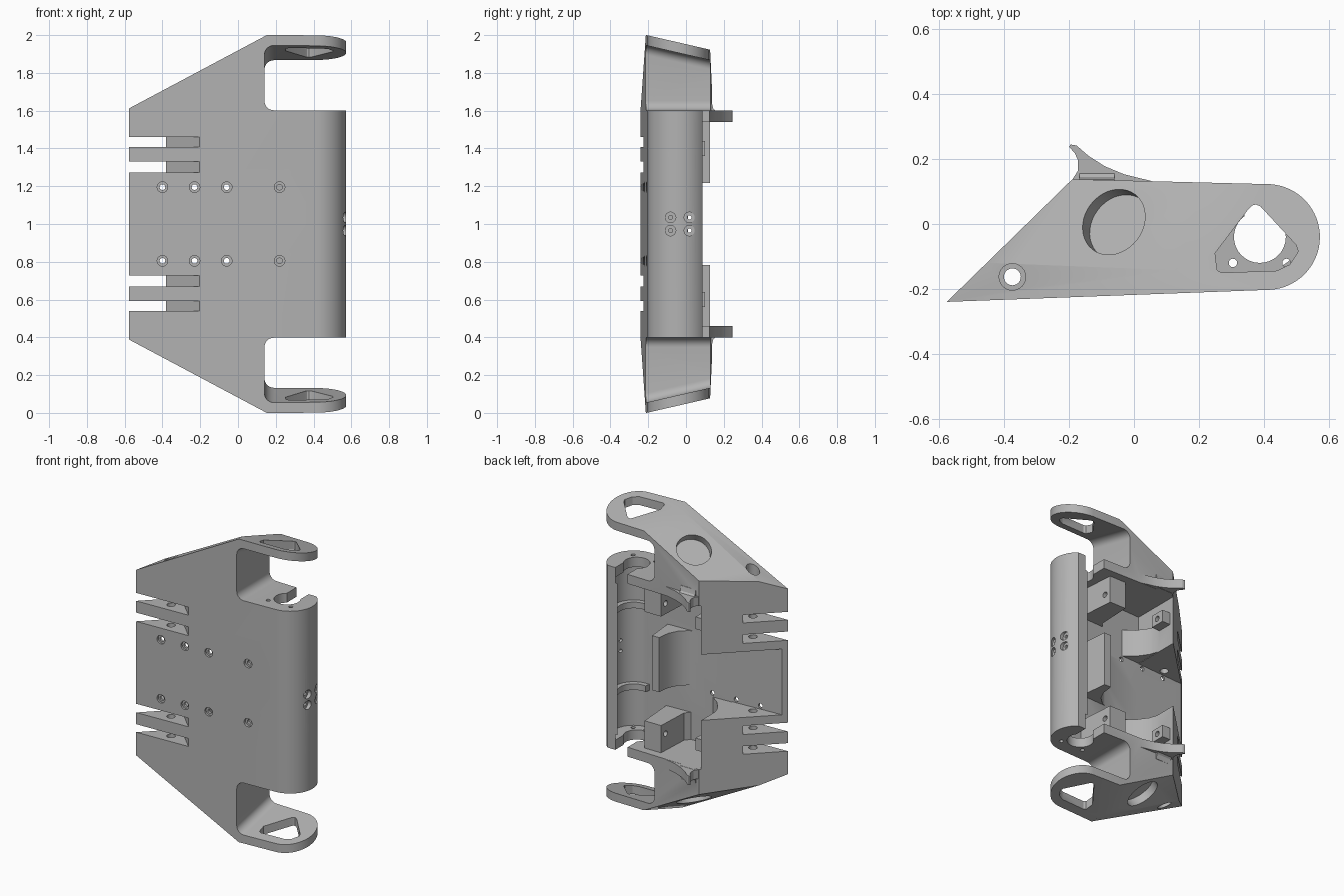
import bpy, bmesh, math
from mathutils import Vector, Matrix

old = bpy.data.objects.get("Cube")
if old:
    bpy.data.objects.remove(old)

grey = bpy.data.materials.new("plain grey")
grey.use_nodes = True
grey.diffuse_color = (0.45, 0.45, 0.45, 1)
grey.node_tree.nodes["Principled BSDF"].inputs["Base Color"].default_value = (0.45, 0.45, 0.45, 1)


def add_object(name, bm):
    bmesh.ops.recalc_face_normals(bm, faces=bm.faces)
    mesh = bpy.data.meshes.new(name)
    bm.to_mesh(mesh)
    bm.free()
    mesh.materials.append(grey)
    obj = bpy.data.objects.new(name, mesh)
    bpy.context.scene.collection.objects.link(obj)
    return obj


def prism(name, points, low, high, axis="z"):
    """Extrude a 2D outline along z (xy outline), y (xz outline) or x (yz outline)."""
    place = {"z": lambda a, b, h: (a, b, h),
             "y": lambda a, b, h: (a, h, b),
             "x": lambda a, b, h: (h, a, b)}[axis]
    bm = bmesh.new()
    bottom = bm.faces.new([bm.verts.new(place(a, b, low)) for a, b in points])
    grown = bmesh.ops.extrude_face_region(bm, geom=[bottom])["geom"]
    shift = Vector(place(0, 0, high - low))
    bmesh.ops.translate(bm, vec=shift, verts=[v for v in grown if isinstance(v, bmesh.types.BMVert)])
    return add_object(name, bm)


def arc(cx, cy, r, start, end, steps):
    angles = [math.radians(start + (end - start) * i / steps) for i in range(steps + 1)]
    return [(cx + r * math.cos(t), cy + r * math.sin(t)) for t in angles]


def box(name, x, y, z):
    return prism(name, [(x[0], y[0]), (x[1], y[0]), (x[1], y[1]), (x[0], y[1])], *z)


def rod(name, a, b, r, low, high, axis="z", steps=24):
    return prism(name, arc(a, b, r, 0, 360, steps)[:-1], low, high, axis)


def combine(body, tool, operation):
    mod = body.modifiers.new("combine", "BOOLEAN")
    mod.operation, mod.solver, mod.object = operation, "EXACT", tool
    graph = bpy.context.evaluated_depsgraph_get()
    mesh = bpy.data.meshes.new_from_object(body.evaluated_get(graph))
    body.modifiers.clear()
    body.data = mesh
    bpy.data.objects.remove(tool)


def cut(tool):
    combine(body, tool, "DIFFERENCE")


def join(tool):
    combine(body, tool, "UNION")


def front(x):
    """y of the front face at a given x"""
    return -0.24 + 0.04 * (x + 0.577)


# Upper half of the wedge body with a rounded edge
tube = (0.41, -0.04)
body = prism("bracket_body", [(-0.577, -0.24)] + arc(*tube, 0.163, -88, 86, 32) + [(-0.19, 0.138)], 0.9, 2.1)

# Sloping roof: front strip, main slope and ear plane, as z = a*x + b*y + c
bm = bmesh.new()
bm.from_mesh(body.data)
for a, b, c in ((0.534, -0.05, 1.908), (0.52, -0.4, 1.86), (0, -0.23, 1.952)):
    bmesh.ops.bisect_plane(bm, geom=bm.verts[:] + bm.edges[:] + bm.faces[:],
                           plane_co=(0, 0, c), plane_no=(-a, -b, 1), clear_outer=True)
    bmesh.ops.holes_fill(bm, edges=[e for e in bm.edges if e.is_boundary])
bmesh.ops.recalc_face_normals(bm, faces=bm.faces)
bm.to_mesh(body.data)
bm.free()

# Rear horn and its fillets
join(prism("horn", [(-0.18, 0.1), (-0.188, 0.14), (-0.172, 0.165), (-0.172, 0.195), (-0.182, 0.218),
                    (-0.2, 0.238), (-0.195, 0.245), (-0.177, 0.242), (-0.14, 0.21), (-0.09, 0.178),
                    (-0.03, 0.153), (0.06, 0.131), (0.06, 0.1)], 1.541, 1.601))
join(prism("horn_fillet", [(0.1, 1.48), (0.127, 1.49), (0.135, 1.52), (0.16, 1.545), (0.16, 1.597),
                           (0.145, 1.61), (0.137, 1.64), (0.1, 1.66)], -0.168, -0.06, "x"))

# Notch under the ear, with rounded inner corners and a tilted top
notch = prism("notch_cutter", [(0.8, 1.602)] + arc(0.19, 1.652, 0.05, 270, 180, 8)
              + arc(0.19, 1.895, 0.05, 180, 90, 8) + [(0.8, 1.945)], -0.4, 0.4, "y")
for v in notch.data.vertices:
    if v.co.z > 1.75:
        v.co.z -= 0.23 * (v.co.y + 0.21)
cut(notch)

# Open inside behind the thin front plate
cut(prism("cavity_cutter", [(-0.2, front(-0.2) + 0.03), (0.4, front(0.4) + 0.03), (0.4, 0.4), (-0.2, 0.4)], 0.8, 1.54))
cut(prism("middle_cutter", [(-0.7, front(-0.7) + 0.022), (-0.19, front(-0.19) + 0.03),
                            (-0.19, 0.4), (-0.7, 0.4)], 0.8, 1.217))
cut(rod("bore_cutter", *tube, 0.132, 0.8, 1.538, steps=40))
cut(box("tube_back_cutter", (0.34, 0.7), (0.088, 0.4), (0.8, 1.7)))

# Inner cradle, hanging lug, rib and boss
join(prism("cradle", [(0.03, -0.2), (0.1, -0.175), (0.15, -0.13), (0.18, -0.07), (0.19, 0.01),
                      (0.24, 0.01), (0.26, -0.2)], 0.85, 1.18))
join(prism("lug", [(0.08, -0.2), (0.12, -0.15), (0.13, 0.075), (0.25, 0.075), (0.27, -0.2)], 1.36, 1.55))
join(prism("bore_rib", arc(*tube, 0.145, -100, 35, 16) + arc(*tube, 0.1, 35, -100, 16), 1.25, 1.29))
join(prism("block_fillet", [(-0.21, -0.21), (-0.21, 0.02), (-0.18, -0.07), (-0.13, -0.14), (-0.05, -0.2)], 1.22, 1.4))
join(box("boss", (-0.21, -0.14), (0.0, 0.1), (1.36, 1.44)))
cut(rod("boss_hole_cutter", 0.05, 1.4, 0.018, -0.25, -0.1, "x"))
cut(rod("lug_hole_cutter", 0.03, 1.43, 0.018, 0.0, 0.3, "x"))

# Tube end cap: shaft hole, rear slot and screw holes
cut(rod("shaft_cutter", 0.388, -0.04, 0.08, 1.5, 1.7, steps=32))
cut(box("slot_cutter", (0.34, 0.455), (-0.03, 0.3), (1.5, 1.7)))
for x in (0.305, 0.47):
    cut(rod("cap_hole_cutter", x, -0.12, 0.013, 1.5, 1.7))

# Three-sided window in the ear
cut(prism("ear_window_cutter", [(0.352, 0.045), (0.364, 0.057), (0.376, 0.06), (0.39, 0.054), (0.5, -0.065),
                                (0.506, -0.085), (0.48, -0.125), (0.44, -0.144), (0.27, -0.15),
                                (0.256, -0.142), (0.25, -0.09)], 1.8, 2.1))

# Round recess square to the main slope
normal = Vector((-0.52, 0.4, 1)).normalized()
recess = rod("recess_cutter", 0, 0, 0.107, -0.05, 0.1, steps=40)
recess.data.transform(Matrix.Translation((-0.062, 0.006, 1.825)) @ normal.to_track_quat("Z", "Y").to_matrix().to_4x4())
cut(recess)

# Side slots whose ends are square to the slanted wall
for low, high in ((1.272, 1.33), (1.407, 1.46)):
    cut(prism("side_slot_cutter", [(-0.7, -0.4), (-0.03, -0.4), (-0.21, -0.22), (-0.39, -0.04),
                                   (-0.7, 0.27)], low, high))

# Vertical pin hole with a counterbore
cut(rod("pin_cutter", -0.375, -0.163, 0.026, 1.1, 2.0))
cut(rod("pin_seat_cutter", -0.375, -0.163, 0.041, 1.66, 2.0))

# Countersunk screw holes in the front plate and in the tube side
for x in (-0.4, -0.23, -0.06, 0.22):
    cut(rod("screw_cutter", x, 1.195, 0.015, -0.4, front(x) + 0.06, "y"))
    cut(rod("screw_seat_cutter", x, 1.195, 0.028, -0.4, front(x) + 0.012, "y"))
for y in (-0.082, 0.018):
    cut(rod("side_screw_cutter", y, 1.035, 0.011, 0.5, 0.7, "x"))
    cut(rod("side_seat_cutter", y, 1.035, 0.028, 0.548, 0.7, "x"))

# Keep the part above the middle and mirror it downward
bm = bmesh.new()
bm.from_mesh(body.data)
bmesh.ops.bisect_plane(bm, geom=bm.verts[:] + bm.edges[:] + bm.faces[:],
                       plane_co=(0, 0, 1), plane_no=(0, 0, 1), clear_inner=True)
half = bm.verts[:] + bm.edges[:] + bm.faces[:]
copy = bmesh.ops.duplicate(bm, geom=half)["geom"]
lower = [g for g in copy if isinstance(g, bmesh.types.BMVert)]
for v in lower:
    v.co.z = 2 - v.co.z
bmesh.ops.reverse_faces(bm, faces=[g for g in copy if isinstance(g, bmesh.types.BMFace)])
bmesh.ops.remove_doubles(bm, verts=bm.verts, dist=0.0002)
bm.to_mesh(body.data)
bm.free()

# Smooth round walls with sharp edges
for p in body.data.polygons:
    p.use_smooth = True
    p.material_index = 0
body.data.set_sharp_from_angle(angle=math.radians(30))
if not body.data.materials:
    body.data.materials.append(grey)
